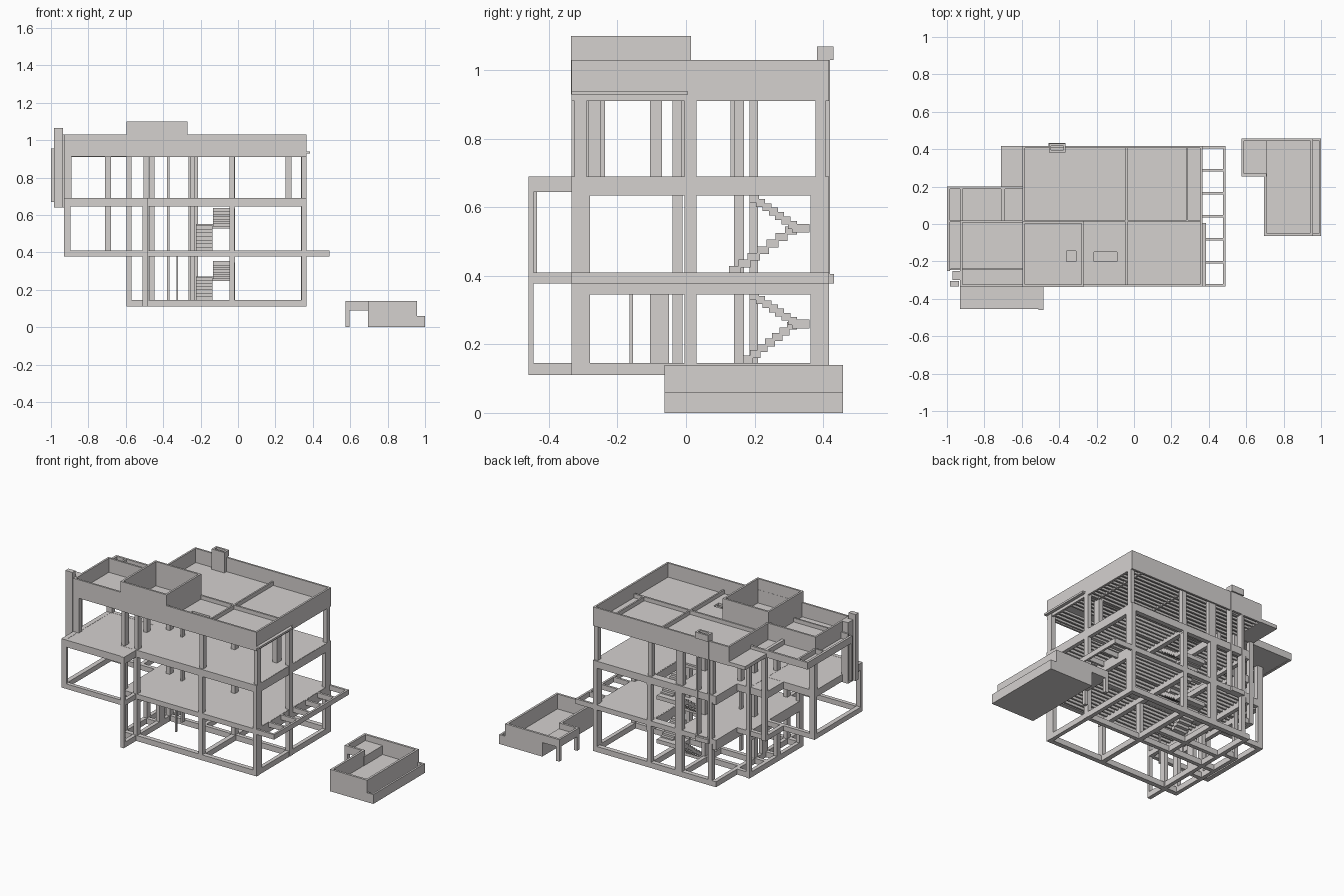
import bpy

if "Cube" in bpy.data.objects:
    bpy.data.objects.remove(bpy.data.objects["Cube"], do_unlink=True)

concrete = bpy.data.materials.new("concrete_grey")
colour = (0.66, 0.635, 0.625, 1)
concrete.diffuse_color = colour
concrete.use_nodes = True
concrete.node_tree.nodes["Principled BSDF"].inputs["Base Color"].default_value = colour


def part(name, boxes):
    """One object made of boxes, each given as x0, x1, y0, y1, z0, z1."""
    verts, faces = [], []
    for x0, x1, y0, y1, z0, z1 in boxes:
        n = len(verts)
        for z in (z0, z1):
            verts += [(x0, y0, z), (x1, y0, z), (x1, y1, z), (x0, y1, z)]
        faces += [(n + 3, n + 2, n + 1, n), (n + 4, n + 5, n + 6, n + 7)]
        for i in range(4):
            j = (i + 1) % 4
            faces.append((n + i, n + j, n + 4 + j, n + 4 + i))
    mesh = bpy.data.meshes.new(name)
    mesh.from_pydata(verts, [], faces)
    mesh.materials.append(concrete)
    obj = bpy.data.objects.new(name, mesh)
    bpy.context.collection.objects.link(obj)
    return obj


def ring(x0, x1, y0, y1, z0, z1, t):
    """Four walls or beams around a rectangle: front, back, left, right in x."""
    return [(x0, x1, y0, y0 + t, z0, z1), (x0, x1, y1 - t, y1, z0, z1),
            (x0, x0 + t, y0 + t, y1 - t, z0, z1), (x1 - t, x1, y0 + t, y1 - t, z0, z1)]


def slab(x0, x1, y0, y1, z0, z1, hole):
    """Floor plate around one rectangular opening."""
    a, b, c, d = hole
    return [(x0, a, y0, y1, z0, z1), (b, x1, y0, y1, z0, z1),
            (a, b, y0, c, z0, z1), (a, b, d, y1, z0, z1)]


def joists(name, x0, x1, y0, y1, z0, z1, gap=None):
    boxes, y = [], y0
    while y < y1:
        if gap and gap[2] < y < gap[3]:
            boxes += [(x0, gap[0], y, y + .011, z0, z1), (gap[1], x1, y, y + .011, z0, z1)]
        else:
            boxes.append((x0, x1, y, y + .011, z0, z1))
        y += .032
    part(name, boxes)


L, R, F, B = -.595, .365, -.335, .418      # main block outline
GROUND, FIRST, SECOND, ROOF = .145, .41, .69, .938
well = (-.23, -.04, .14, .37)              # stair opening

# Foundation beams
base = [(L, R, F, F + .03, .11, GROUND), (-.505, R, B - .03, B, .11, GROUND),
        (L, R, 0, .025, .11, GROUND), (L, -.505, .18, .205, .11, GROUND),
        (L, L + .025, F, .205, .11, GROUND), (-.505, -.48, F, B, .11, GROUND),
        (-.265, -.24, 0, B, .11, GROUND), (-.045, -.015, F, B, .11, GROUND),
        (R - .025, R, F, B, .11, GROUND), (-.51, -.485, -.455, F, .11, GROUND),
        (L, -.485, -.11, -.085, .11, GROUND), (-.48, -.045, .14, .165, .11, GROUND)]
part("foundation_beams", base)

# Floor beams and plates of the main block
for name, top, low, deep in (("first_floor", FIRST, .378, .345), ("second_floor", SECOND, .645, .635)):
    beams = [(L, R, F, F + .03, low, top), (-.505, R, B - .03, B, low, top),
             (L, R, 0, .025, low, top), (L, -.48, .18, .205, low, top)]
    beams += [(x, x + .025, F, B, deep, top - .001) for x in (-.505, R - .025)]
    beams += [(L, L + .025, F, .205, deep, top - .001), (-.045, -.015, F, B, deep, top - .001),
              (-.255, -.23, 0, B, low, top - .001)]
    part(name + "_beams", beams)
    plate = slab(-.505, R - .002, F + .002, B - .002, top - .012, top, well)
    plate.append((L, -.505, F + .002, .2, top - .012, top))
    part(name + "_slab", plate)
    joists(name + "_joists", L + .02, R - .02, F + .04, .19, top - .033, top - .011, well)
    joists(name + "_back_joists", -.49, R - .02, .2, B - .04, top - .033, top - .011, well)

# Main columns: lower two storeys, then set back slightly on the top storey
for name, z0, z1, inset in (("lower_columns", .11, SECOND, 0), ("upper_columns", SECOND, ROOF, .01)):
    front, back = F + inset, B - inset
    cols = []
    for x in (-.505, -.045, R - .025):
        cols += [(x, x + .027, front, front + .035, z0, z1), (x, x + .027, -.005, .03, z0, z1)]
    for x in (-.475, -.045, R - .028):
        cols.append((x, x + .028, back - .03, back, z0, z1))
    cols += [(L, L + .025, front, front + .04, z0, z1), (L, L + .025, .185, .21, z0, z1),
             (-.265, -.215, back - .03, back, z0, z1)]
    part(name, cols)
part("wide_corner_columns", [(R - .025, R, F, F + .055, .11, SECOND), (R - .025, R, B - .055, B, .11, SECOND),
                             (-.51, -.485, -.46, -.445, .11, SECOND)])
part("inner_posts", [(-.33, -.32, -.165, -.155, GROUND, FIRST), (L, L + .025, -.105, -.07, GROUND, FIRST),
                     (-.505, -.48, -.105, -.05, GROUND, FIRST), (-.38, -.367, -.04, -.01, GROUND, ROOF),
                     (-.255, -.23, .14, .17, GROUND, ROOF), (.255, .285, -.015, .03, SECOND, ROOF),
                     (-.505, -.48, .13, .165, SECOND, ROOF), (L, L + .025, -.105, -.07, SECOND, ROOF)])


# Stairs: two flights and a half landing per storey
def stairs(name, z0, z_mid, z1, y_start, y_end):
    boxes = []
    flights = ((-.225, -.137, y_start, .32, z0, z_mid), (-.133, -.045, y_end, .32, z1, z_mid))
    for x0, x1, ya, yb, za, zb in flights:
        steps = 7
        dy, dz = (yb - ya) / steps, (zb - za) / steps
        for i in range(steps):
            z = za + dz * (i + .5)
            boxes.append((x0, x1, ya + dy * i - .004, ya + dy * (i + 1) + .004, z - .014, z + .009))
    boxes.append((-.225, -.045, .31, .36, z_mid - .018, z_mid + .007))
    part(name, boxes)


stairs("lower_stairs", .15, .265, .35, .17, .19)
stairs("upper_stairs", .41, .545, .635, .13, .19)

# Side wing: open lower frame, stepped floor plate and columns
WL, WF, WM, WB = -.93, -.455, .03, .2
wing = []
for z0, z1 in ((.378, FIRST), (.645, SECOND)):
    wing += [(WL, -.485, WF, WF + .025, z0, z1), (WL, L, WM - .025, WM, z0, z1),
             (WL, WL + .03, WF, WM, z0, z1), (-.51, -.485, WF, F, z0, z1),
             (-.71, L, WB - .025, WB, z0, z1), (-.71, -.685, WM, WB, z0, z1)]
part("wing_beams", wing)
part("wing_floor", [(WL, L, WF, WM, SECOND - .025, SECOND - .001),
                    (-.71, L, WM, WB, SECOND - .025, SECOND - .001),
                    (L, -.485, WF, F, SECOND - .025, SECOND - .001)])
part("wing_columns", [(WL, WL + .035, WF, WF + .02, .378, SECOND),
                      (WL, WL + .035, WM - .025, WM, .378, SECOND),
                      (-.71, -.68, WB - .015, WB + .01, .378, .92),
                      (WL, WL + .04, F, F + .03, SECOND, ROOF),
                      (WL, WL + .04, WM - .03, WM, SECOND, .92)])
part("wing_corner_posts", [(-.985, -.935, -.335, -.305, .64, 1.065),
                           (-.97, -.925, -.3, -.25, .64, 1.03)])

# Wing canopy with a low rim
part("wing_canopy", [(-.995, WL, -.245, WB - .005, .912, .925), (WL, L, .02, WB - .005, .912, .925),
                     (-1, -.985, -.25, WB, .91, .955), (-.985, L, WB - .013, WB, .91, .955),
                     (-1, -.985, -.25, -.237, .67, .91), (-.93, -.918, .02, WB - .013, .92, .955),
                     (-.71, -.69, .02, WB - .013, .92, .955), (-.985, -.93, .01, .02, .92, .955)])

# Roof plate with two openings, joists and upstand beams
hatch = (-.362, -.31, -.2, -.145)
roof = slab(L, -.26, F, B, .925, .94, hatch)
roof += slab(-.26, R, F, B, .925, .94, (-.215, -.09, -.2, -.15))
roof += [(-.71, L, WB, B, .912, .935), (WL, L, F, .02, .925, .94)]
part("roof_slab", roof)
joists("roof_joists", L + .01, R - .01, F + .02, -.205, .912, .926)
joists("roof_back_joists", L + .01, R - .01, -.14, B - .02, .912, .926)
part("roof_beams", [(L, R, .01, .022, .91, .965), (-.045, -.035, F, B, .91, .965),
                    (.28, .29, .015, B, .91, .965), (L, L + .012, F, B, .91, .965),
                    (-.98, L, -.247, -.237, .92, .965)])
part("roof_parapet", ring(L, R, F, B, .91, 1.03, .012)[:2] + [
    (R - .012, R, F, B, .91, 1.03), (L, L + .012, .01, B, .91, 1.03)])
part("wing_parapet", ring(WL, L, F, .02, .912, 1.03, .012)[:3])
part("roof_tank", ring(L, -.27, F - .001, .015, .93, 1.10, .012)
     + slab(L + .01, -.28, F + .01, .01, .935, .945, hatch))
part("side_ledge", [(R, .385, F, .005, .928, .94)])

# Chimney: stack, wider cap, side panels of the open shaft, sill at first floor
part("chimney_stack", ring(-.455, -.365, .383, B + .003, .91, 1.031, .012))
part("chimney_cap", ring(-.455, -.365, .383, .43, 1.03, 1.07, .012))
part("chimney_shaft", [(x, x + .011, B - .035, B + .003, .378, .915) for x in (-.457, -.376)])
part("chimney_sill", [(-.457, -.365, .40, .432, .378, .405)])

# Side trellis at first floor level
trellis = [(.477, .49, F, B, .378, FIRST)]
trellis += [(R - .01, .48, y, y + .014, .378, FIRST) for y in
            [F + i * (B - F - .014) / 6 for i in range(7)]]
part("side_trellis", trellis)

# Pool: deep basin opening to a shallow arm on posts, overflow ledge
PF, PB, PM = -.063, .458, .255
basin = ring(.695, .957, PF, PB, 0, .14, .014)
basin[2] = (.695, .709, PF + .014, PM + .014, 0, .14)
part("pool_basin", basin + [(.70, .95, PF + .01, PB - .01, 0, .045), (.695, .711, PM, PB - .01, 0, .102)])
part("pool_shallow_arm", ring(.575, .70, PM, PB, .09, .14, .014)[:3]
     + [(.58, .70, PM + .005, PB - .005, .09, .102)])
part("pool_posts", [(.575, .597, y, y + .022, 0, .095) for y in (PM, PB - .022)])
part("pool_overflow", ring(.943, 1, PF, PB, 0, .06, .012) + [(.95, .99, PF + .01, PB - .01, 0, .03)])
